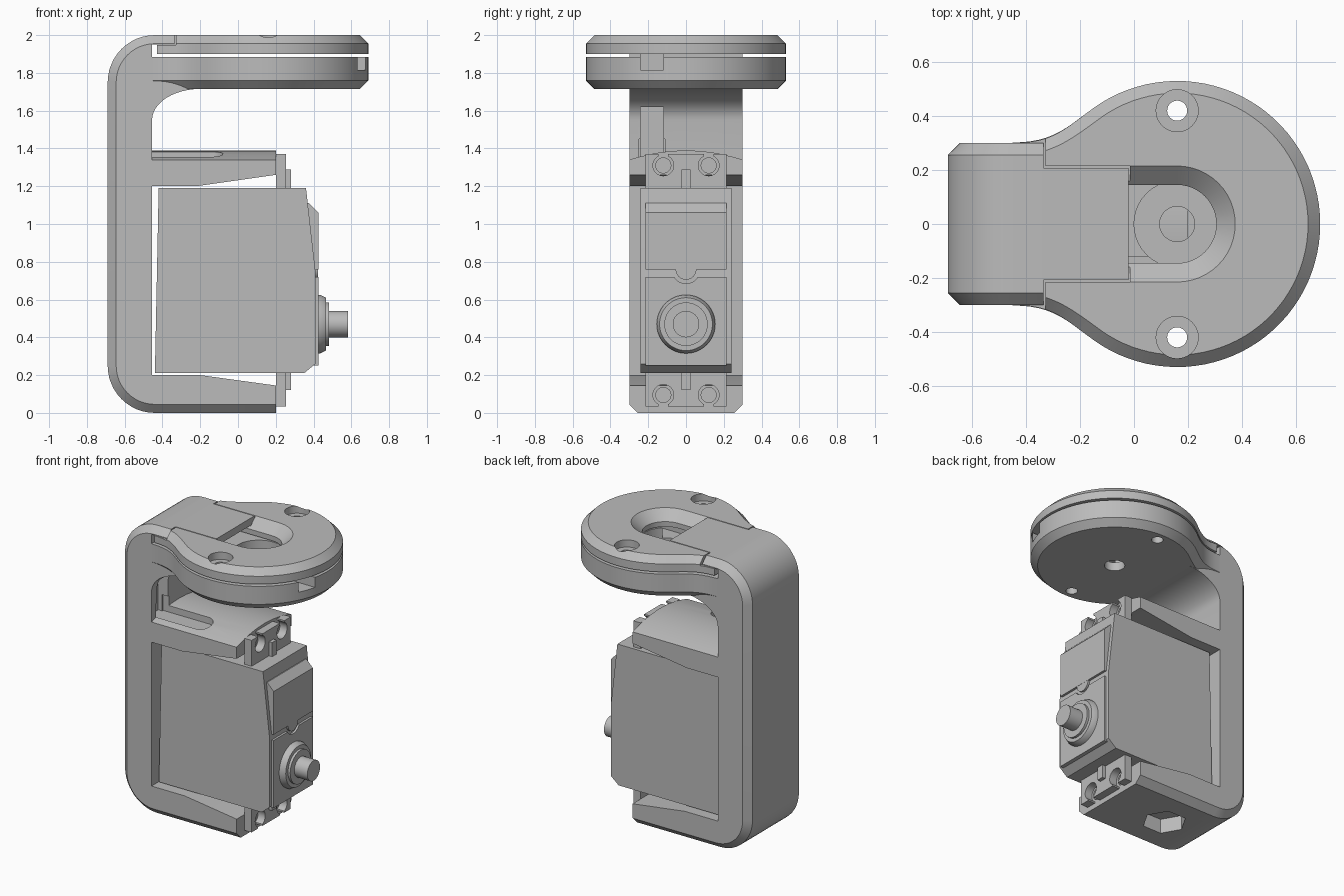
import bpy, bmesh
from math import sin, cos, pi, radians
from mathutils import Vector, Matrix

cube = bpy.data.objects.get("Cube")
if cube:
    bpy.data.objects.remove(cube, do_unlink=True)

grey = bpy.data.materials.new("light_grey")
grey.use_nodes = True
grey.diffuse_color = (0.5, 0.5, 0.5, 1)
grey.node_tree.nodes["Principled BSDF"].inputs["Base Color"].default_value = (0.5, 0.5, 0.5, 1)


def finish(name, bm):
    bmesh.ops.recalc_face_normals(bm, faces=bm.faces[:])
    mesh = bpy.data.meshes.new(name)
    bm.to_mesh(mesh)
    bm.free()
    mesh.materials.append(grey)
    ob = bpy.data.objects.new(name, mesh)
    bpy.context.collection.objects.link(ob)
    return ob


def loft(name, rings):
    """Skin matching rings of points and cap both ends."""
    bm = bmesh.new()
    rows = [[bm.verts.new(p) for p in ring] for ring in rings]
    for a, b in zip(rows, rows[1:]):
        for i in range(len(a)):
            j = (i + 1) % len(a)
            bm.faces.new((a[i], a[j], b[j], b[i]))
    bm.faces.new(rows[0])
    bm.faces.new(rows[-1])
    return finish(name, bm)


def box(name, x, y, z):
    bm = bmesh.new()
    bmesh.ops.create_cube(bm, size=1)
    for v in bm.verts:
        for k, (lo, hi) in enumerate((x, y, z)):
            v.co[k] = lo if v.co[k] < 0 else hi
    return finish(name, bm)


def turned(name, origin, steps, axis="Z", sides=40):
    """Stack of circles given as (distance along axis, radius)."""
    spin = Matrix.Rotation(pi / 2, 3, "Y") if axis == "X" else Matrix.Identity(3)
    angles = [2 * pi * i / sides for i in range(sides)]
    return loft(name, [[Vector(origin) + spin @ Vector((r * cos(a), r * sin(a), h))
                        for a in angles] for h, r in steps])


def arc(cx, cz, rx, rz, start, end, n=12):
    return [(cx + rx * cos(radians(start + (end - start) * i / n)),
             cz + rz * sin(radians(start + (end - start) * i / n))) for i in range(n + 1)]


def cut(targets, cutters):
    for ob in targets:
        bpy.context.view_layer.objects.active = ob
        for c in cutters:
            mod = ob.modifiers.new("cut", "BOOLEAN")
            mod.operation, mod.solver, mod.object = "DIFFERENCE", "EXACT", c
            bpy.ops.object.modifier_apply(modifier=mod.name)
    for c in cutters:
        bpy.data.objects.remove(c, do_unlink=True)


# Bracket frame: back wall, two arms and a top hook, outer edge chamfered
def frame_ring(y, d):
    top = 1.39 - 0.05 * (y / 0.3) ** 2
    pts = [(0.2, d)]
    pts += arc(-0.44, 0.25, 0.25 - d, 0.25 - d, 270, 180)
    pts += arc(-0.44, 1.75, 0.25 - d, 0.25 - d, 180, 90)
    pts += [(-0.335, 2 - d), (-0.335, 1.95), (-0.455, 1.95), (-0.455, 1.885), (-0.2, 1.885)]
    pts += arc(-0.2, 1.55, 0.255, 0.165, 90, 180)
    pts += [(-0.455, top), (0.2, top), (0.2, 1.26), (-0.22, 1.2), (-0.455, 1.2),
            (-0.455, 0.2), (-0.2, 0.2), (0.2, 0.145)]
    return [(x, y, z) for x, z in pts]


ys = [i * 0.085 for i in range(-3, 4)]
frame = loft("bracket_frame", [frame_ring(-0.3, 0.045)] + [frame_ring(y, 0) for y in ys]
             + [frame_ring(0.3, 0.045)])


# Keyhole shaped head: a lower plate and a lid
def keyhole(x0, d, z):
    cx, r, w, a = 0.16, 0.53 - d, 0.302 - d, radians(126)
    end = Vector((cx + r * cos(a), r * sin(a)))
    p = [Vector((x0, w)), Vector((-0.3, w)), end + Vector((-sin(a), cos(a))) * 0.12, end]
    side = []
    for i in range(12):
        t = i / 12
        side.append(p[0] * (1 - t) ** 3 + p[1] * 3 * t * (1 - t) ** 2
                    + p[2] * 3 * t * t * (1 - t) + p[3] * t ** 3)
    ring = [(v.x, v.y) for v in side] + arc(cx, 0, r, r, 126, -126, 64)
    ring += [(v.x, -v.y) for v in reversed(side)]
    return [(x, y, z) for x, y in ring]


head = loft("head_lower_plate", [keyhole(-0.45, d, z)
                                 for z, d in ((1.715, 0.045), (1.76, 0), (1.885, 0))])
lid = loft("head_lid", [keyhole(-0.43, d, z) for z, d in ((1.9, 0), (1.955, 0), (2, 0.045))])
box("top_tongue", (-0.35, -0.02), (-0.208, 0.208), (1.95, 2))


def stadium(r, z):
    ring = arc(0.16, 0, r, r, -90, 90, 24) + arc(-0.1, 0, r, r, 90, 270, 12)
    return [(x, y, z) for x, y in ring]


cut([lid], [box("seat", (-0.6, -0.328), (-0.6, 0.6), (1.948, 2.1)),
            box("tongue_slot", (-0.4, -0.015), (-0.214, 0.214), (1.948, 2.1)),
            loft("window", [stadium(r, z) for z, r in
                            ((1.85, 0.145), (1.935, 0.145), (2, 0.215), (2.05, 0.215))])])
for s in (-1, 1):
    cut([lid], [turned("screw_hole", (0.16, 0.42 * s, 0),
                       [(1.85, 0.037), (1.95, 0.037), (1.95, 0.078), (2.1, 0.078)])])
    cut([head], [turned("screw_hole", (0.16, 0.42 * s, 0), [(1.6, 0.037), (2, 0.037)])])
cut([head], [turned("horn_pocket", (0.16, 0, 0),
                    [(1.6, 0.065), (1.775, 0.065), (1.775, 0.16), (2, 0.16)])])

# Cable channel through head, back wall and middle arm
cut([head], [box("rim_channel", (-0.53, 0.8), (-0.24, -0.12), (1.815, 1.95))])
cut([frame], [box("wall_channel", (-0.53, -0.19), (-0.24, -0.12), (1.815, 1.9)),
              box("drop_channel", (-0.53, -0.43), (-0.24, -0.12), (1.337, 1.86)),
              box("arm_groove", (-0.5, -0.15), (-0.25, -0.11), (1.337, 1.45)),
              turned("groove_end", (-0.15, -0.18, 0), [(1.337, 0.07), (1.45, 0.07)])])

# Screw holes in the arms and a nut pocket underneath
for y in (-0.12, 0.12):
    for z in (0.095, 1.31):
        cut([frame], [turned("arm_hole", (0, y, z), [(0.05, 0.04), (0.3, 0.04)], "X", 24)])
cut([frame], [turned("nut_pocket", (-0.25, 0, 0), [(-0.1, 0.14), (0.1, 0.14)], "Z", 6)])


# Servo body with a slanted front
def side_prism(name, pts, half):
    return loft(name, [[(x, y, z) for x, z in pts] for y in (-half, half)])


side_prism("servo_body", [(-0.44, 0.21), (-0.42, 1.19), (0.36, 1.19), (0.41, 0.75),
                          (0.41, 0.26), (0.35, 0.21)], 0.24)
side_prism("upper_front_panel", [(0.3, 1.11), (0.375, 1.11), (0.425, 1.06), (0.425, 0.76),
                                 (0.3, 0.76)], 0.215)
turned("panel_bump", (0, 0, 0.76), [(0.36, 0.055), (0.424, 0.055)], "X")
lower = side_prism("lower_front_panel", [(0.3, 0.72), (0.425, 0.72), (0.425, 0.25),
                                         (0.39, 0.25), (0.3, 0.3)], 0.215)
cut([lower], [turned("bump_notch", (0, 0, 0.76), [(0.411, 0.075), (0.5, 0.075)], "X")])

# Output boss and shaft
turned("output_boss", (0, 0, 0.47), [(0.4, 0.155), (0.435, 0.155), (0.465, 0.14),
                                     (0.465, 0.115), (0.482, 0.115)], "X", 48)
turned("output_shaft", (0, 0, 0.47), [(0.45, 0.07), (0.582, 0.07)], "X", 32)

# Mounting tabs with open screw holes and a central rib
for name, z0, z1, hole, rib, out in (("upper", 1.18, 1.37, 1.31, (1.18, 1.288), 1),
                                     ("lower", 0.035, 0.22, 0.095, (0.12, 0.22), -1)):
    tab = box(name + "_mounting_tab", (0.2, 0.255), (-0.215, 0.215), (z0, z1))
    for y in (-0.12, 0.12):
        slot = sorted((hole, hole + 0.15 * out))
        cut([tab], [turned("hole", (0, y, hole), [(0.1, 0.055), (0.4, 0.055)], "X", 32),
                    box("slot", (0.1, 0.4), (y - 0.025, y + 0.025), slot)])
    box(name + "_tab_rib", (0.24, 0.28), (-0.024, 0.024), rib)

# Smooth the curved surfaces and keep edges sharp
bpy.ops.object.select_all(action="DESELECT")
for ob in bpy.context.collection.objects:
    if ob.type == "MESH":
        ob.select_set(True)
        bpy.context.view_layer.objects.active = ob
bpy.ops.object.shade_smooth_by_angle(angle=radians(30))
